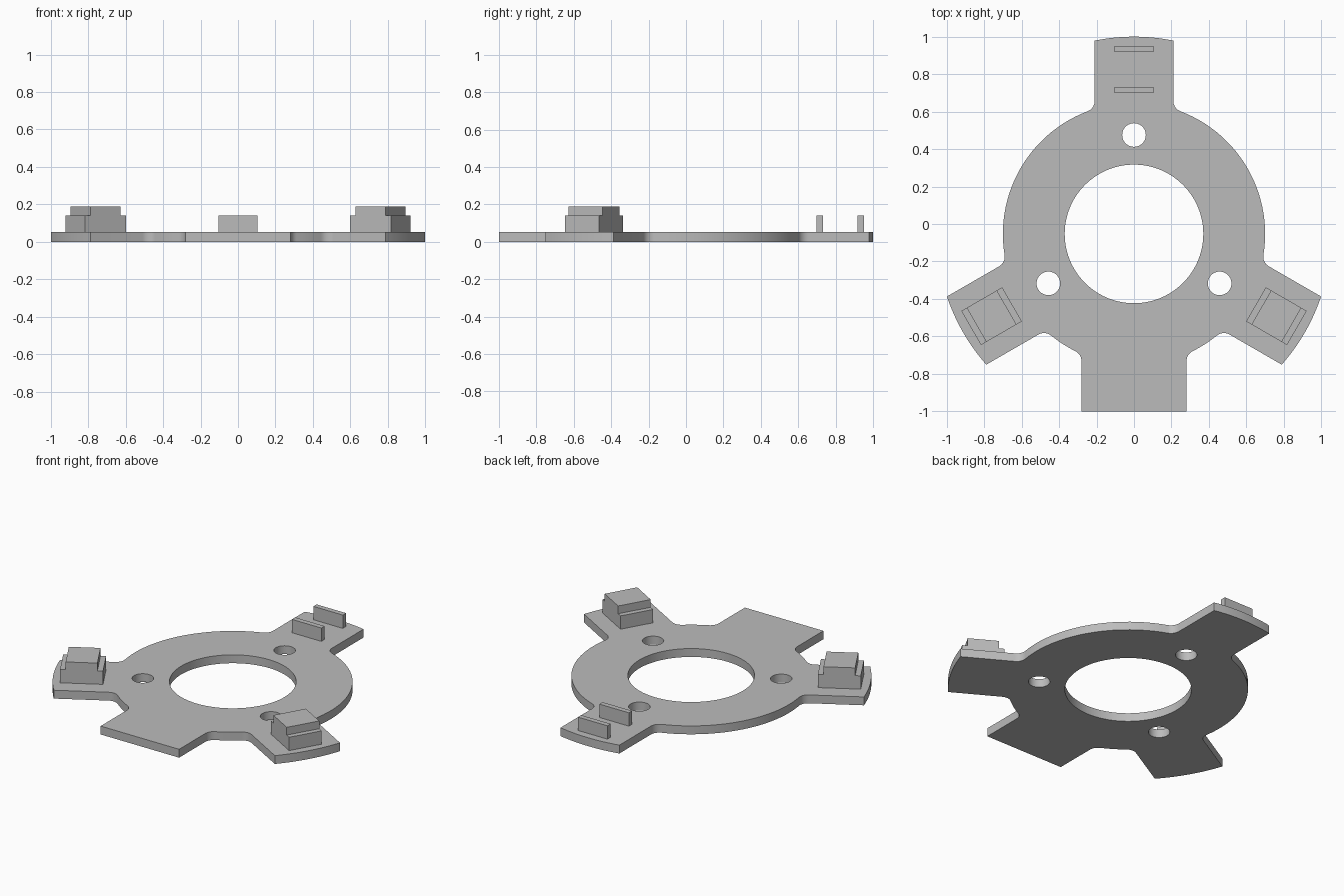
import bpy, bmesh
from math import sin, cos, asin, atan2, hypot, pi, radians, sqrt
from mathutils import Matrix, Vector

cube = bpy.data.objects.get("Cube")
if cube:
    bpy.data.objects.remove(cube, do_unlink=True)

CENTRE_Y = -0.053      # axis of the ring
RING_R, BORE_R, TAB_R = 0.70, 0.37, 1.053
FILLET, THICK = 0.06, 0.054

grey = bpy.data.materials.new("plain grey")
grey.use_nodes = True
colour = (0.5, 0.5, 0.5, 1)
grey.diffuse_color = colour
grey.node_tree.nodes["Principled BSDF"].inputs["Base Color"].default_value = colour


def finish(bm, name):
    bmesh.ops.recalc_face_normals(bm, faces=bm.faces)
    mesh = bpy.data.meshes.new(name)
    bm.to_mesh(mesh)
    bm.free()
    mesh.materials.append(grey)
    obj = bpy.data.objects.new(name, mesh)
    bpy.context.collection.objects.link(obj)
    return obj


def arc(cx, cy, r, a0, a1, n):
    return [(cx + r * cos(a0 + (a1 - a0) * i / n),
             cy + r * sin(a0 + (a1 - a0) * i / n)) for i in range(n + 1)]


def tab_outline(half, flat_end):
    """Filleted tab pointing along +x, listed anticlockwise."""
    fy = half + FILLET
    fx = sqrt((RING_R + FILLET) ** 2 - fy ** 2)
    root = atan2(fy, fx)
    lower = arc(fx, -fy, FILLET, pi - root, pi / 2, 8)
    if flat_end:
        end = [(flat_end, -half), (flat_end, half)]
    else:
        a = asin(half / TAB_R)
        end = arc(0, 0, TAB_R, -a, a, 16)
    upper = [(x, -y) for x, y in reversed(lower)]
    return lower + end + upper


def rotated(points, angle):
    return [(x * cos(angle) - y * sin(angle), x * sin(angle) + y * cos(angle))
            for x, y in points]


def add_loop(bm, points):
    verts = [bm.verts.new((x, y + CENTRE_Y, 0)) for x, y in points]
    for a, b in zip(verts, verts[1:] + verts[:1]):
        bm.edges.new((a, b))


# Outline of the plate: four tabs joined by arcs of the ring
tabs = [(-90, 0.28, 1 + CENTRE_Y), (-30, 0.21, None),
        (90, 0.21, None), (210, 0.21, None)]
pieces = [rotated(tab_outline(h, f), radians(a)) for a, h, f in tabs]
outline = []
for piece, following in zip(pieces, pieces[1:] + pieces[:1]):
    start = atan2(piece[-1][1], piece[-1][0])
    span = (atan2(following[0][1], following[0][0]) - start) % (2 * pi)
    steps = max(3, int(span / radians(3)))
    outline += piece + arc(0, 0, RING_R, start, start + span, steps)[1:-1]

# Plate with the centre bore and three bolt holes
bm = bmesh.new()
add_loop(bm, outline)
add_loop(bm, arc(0, 0, BORE_R, 0, 2 * pi, 96)[:-1])
for angle in (-30, 90, 210):
    a = radians(angle)
    add_loop(bm, arc(0.528 * cos(a), 0.528 * sin(a), 0.063, 0, 2 * pi, 40)[:-1])
bmesh.ops.triangle_fill(bm, use_beauty=True, edges=bm.edges[:], normal=(0, 0, 1))
cap = bmesh.ops.extrude_face_region(bm, geom=bm.faces[:], use_keep_orig=True)
top = [v for v in cap["geom"] if isinstance(v, bmesh.types.BMVert)]
bmesh.ops.translate(bm, verts=top, vec=(0, 0, THICK))
plate = finish(bm, "mounting_plate")
bpy.context.view_layer.objects.active = plate
plate.select_set(True)
bpy.ops.object.shade_smooth_by_angle(angle=radians(30))


def block(name, angle, r0, r1, height):
    """Box standing on a tab between two radii."""
    bm = bmesh.new()
    bmesh.ops.create_cube(bm, size=1)
    bmesh.ops.scale(bm, verts=bm.verts, vec=(r1 - r0, 0.21, height - THICK))
    bmesh.ops.translate(bm, verts=bm.verts,
                        vec=((r0 + r1) / 2, 0, (height + THICK) / 2))
    place = Matrix.Translation((0, CENTRE_Y, 0)) @ Matrix.Rotation(radians(angle), 4, "Z")
    bm.transform(place)
    finish(bm, name)


# Pairs of upright clips, with a taller block held between the side pairs
for side, angle in (("left", -30), ("back", 90), ("right", 210)):
    block(side + "_inner_clip", angle, 0.752, 0.785, 0.14)
    block(side + "_outer_clip", angle, 0.971, 1.004, 0.14)
    if side != "back":
        block(side + "_block", angle, 0.785, 0.971, 0.19)
